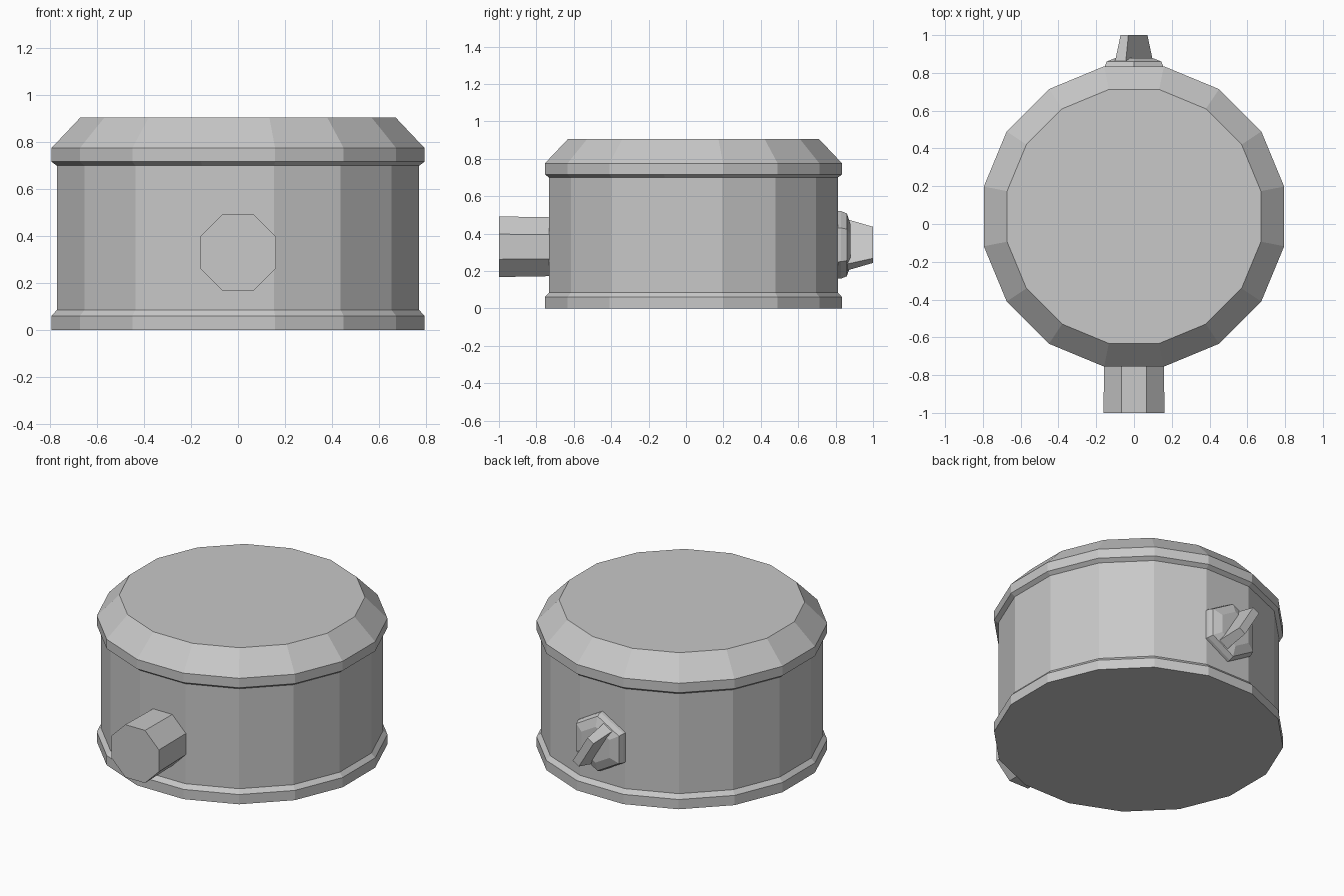
import bpy, bmesh, math
from mathutils import Vector

cube = bpy.data.objects.get("Cube")
if cube:
    bpy.data.objects.remove(cube, do_unlink=True)

grey = bpy.data.materials.new("plain_grey")
GREY = (0.58, 0.58, 0.58, 1)
grey.diffuse_color = GREY
grey.use_nodes = True
grey.node_tree.nodes["Principled BSDF"].inputs["Base Color"].default_value = GREY


def loft(name, rings):
    """Skin matching rings of points and cap both ends, flat shaded."""
    bm = bmesh.new()
    loops = [[bm.verts.new(p) for p in ring] for ring in rings]
    for a, b in zip(loops, loops[1:]):
        n = len(a)
        for i in range(n):
            j = (i + 1) % n
            bm.faces.new((a[i], a[j], b[j], b[i]))
    bm.faces.new(loops[0])
    bm.faces.new(loops[-1])
    bmesh.ops.recalc_face_normals(bm, faces=bm.faces)
    mesh = bpy.data.meshes.new(name)
    bm.to_mesh(mesh)
    bm.free()
    mesh.materials.append(grey)
    obj = bpy.data.objects.new(name, mesh)
    bpy.context.collection.objects.link(obj)
    return obj


def polygon(sides, apothem):
    """Regular polygon with flat sides facing the axes."""
    r = apothem / math.cos(math.pi / sides)
    angles = [math.tau * (i + 0.5) / sides for i in range(sides)]
    return [(r * math.cos(a), r * math.sin(a)) for a in angles]


# Drum with bottom rim, straight wall, overhanging lip and bevelled lid
BODY_Y = 0.04
profile = [(0.795, 0), (0.795, 0.06), (0.772, 0.085), (0.772, 0.70),
           (0.795, 0.717), (0.795, 0.775), (0.672, 0.905)]
loft("drum_body", [[(x, y + BODY_Y, z) for x, y in polygon(16, r)]
                   for r, z in profile])

# Octagonal outlet pipe at the front
loft("front_pipe", [[(x, y, z + 0.33) for x, z in polygon(8, r)]
                    for r, y in [(0.157, -0.70), (0.162, -1.0)]])

# Six-sided flange at the back, one corner pointing up
KNOB_Z = 0.34
flange = [(0.183, 0.79), (0.18, 0.83), (0.168, 0.86), (0.11, 0.88)]
loft("back_flange", [[(r * math.sin(i * math.pi / 3), y,
                       KNOB_Z + r * math.cos(i * math.pi / 3)) for i in range(6)]
                     for r, y in flange])

# Tapered grip blade, tilted so its top leans to the right side (-x)
TILT = math.radians(31)
long_axis = Vector((-math.sin(TILT), 0, math.cos(TILT)))
short_axis = Vector((math.cos(TILT), 0, math.sin(TILT)))
blade = []
for half_long, half_short, y in [(0.14, 0.035, 0.86), (0.134, 0.032, 0.88),
                                 (0.098, 0.024, 1.0)]:
    centre = Vector((0, y, KNOB_Z))
    blade.append([centre + long_axis * half_long * a + short_axis * half_short * b
                  for a, b in [(1, 1), (1, -1), (-1, -1), (-1, 1)]])
loft("back_grip", blade)
